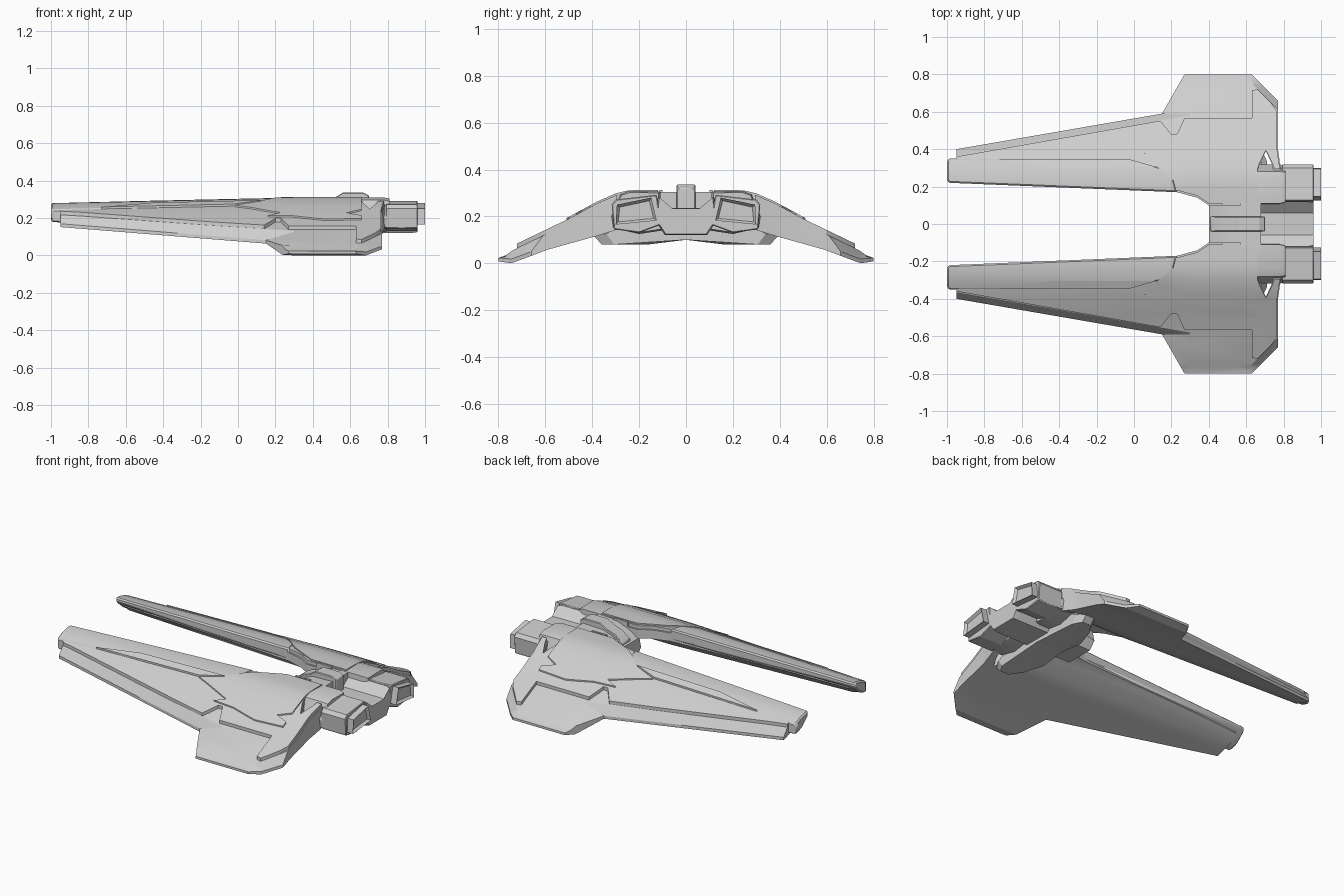
import bpy, bmesh, math
from mathutils import Vector

cube = bpy.data.objects.get("Cube")
if cube:
    bpy.data.objects.remove(cube)

grey = bpy.data.materials.new("hull grey")
grey.use_nodes = True
colour = (0.62, 0.62, 0.62, 1)
grey.diffuse_color = colour
grey.node_tree.nodes["Principled BSDF"].inputs["Base Color"].default_value = colour

# Cross-section of the drooping wing as (y, z)
TOP = [(0, .305), (.2, .305), (.25, .302), (.3, .29), (.38, .255), (.5, .19), (.74, .075), (.8, .03)]
UNDER = [(0, .23), (.17, .23), (.22, .205), (.29, .145), (.375, .118), (.59, .058), (.745, 0), (.8, .008)]

# Outer wing edges that get a broad bevel: start, end and x range
RIMS = [(Vector((-.95, .4)), Vector((.15, .59)), -1, .151),
        (Vector((.27, .8)), Vector((.63, .8)), .149, .8),
        (Vector((.63, .8)), Vector((.77, .66)), .149, .8)]
RIM_WIDTH = .035


def interp(table, y):
    for (a, za), (b, zb) in zip(table, table[1:]):
        if y <= b:
            return za + (zb - za) * (y - a) / (b - a)
    return table[-1][1]


def top(x, y):
    return interp(TOP, y) - .022 * max(0, .3 - x)


def under(x, y):
    return interp(UNDER, y) + .032 * max(0, .3 - x)


def raised(height):
    return lambda x, y: top(x, y) + height


def rim_normal(a, b):
    d = (b - a).normalized()
    return Vector((d.y, -d.x))


# Wing top, falling away steeply towards the outer edges
def rimmed(x, y):
    z = max(top(x, y) - .02, under(x, y) + .014)
    for a, b, low, high in RIMS:
        if low <= x <= high:
            depth = max(0, (Vector((x, y)) - a).dot(rim_normal(a, b)))
            if depth < RIM_WIDTH - 1e-4:
                edge = under(x, y) + .018
                z = min(z, edge + max(0, z - edge) * depth / RIM_WIDTH)
    return z


def finish(name, bm, mirror=False, bevel=0):
    bmesh.ops.recalc_face_normals(bm, faces=bm.faces)
    mesh = bpy.data.meshes.new(name)
    bm.to_mesh(mesh)
    bm.free()
    mesh.materials.append(grey)
    obj = bpy.data.objects.new(name, mesh)
    bpy.context.collection.objects.link(obj)
    bpy.ops.object.select_all(action='DESELECT')
    obj.select_set(True)
    bpy.context.view_layer.objects.active = obj
    bpy.ops.object.shade_smooth_by_angle(angle=math.radians(25))
    if bevel:
        mod = obj.modifiers.new("edge bevel", 'BEVEL')
        mod.width = bevel
        mod.segments = 1
        mod.limit_method = 'ANGLE'
        mod.angle_limit = math.radians(50)
    if mirror:
        mod = obj.modifiers.new("mirror", 'MIRROR')
        mod.use_axis = (False, True, False)
        mod.use_mirror_merge = False
    return obj


# Plan outline draped between an upper and a lower surface, on both sides
def draped(name, outline, upper, lower, bevel=0, rims=()):
    bm = bmesh.new()
    bm.faces.new([bm.verts.new((x, y, 0)) for x, y in outline])
    bmesh.ops.triangulate(bm, faces=bm.faces)
    cuts = [((0, y, 0), (0, 1, 0)) for y in sorted({p[0] for p in TOP + UNDER})]
    cuts += [((x, 0, 0), (1, 0, 0)) for x in (.15, .3)]
    for a, b, _, _ in rims:
        n = rim_normal(a, b)
        cuts.append(((a + n * RIM_WIDTH).to_3d(), n.to_3d()))
    for co, no in cuts:
        bmesh.ops.bisect_plane(bm, geom=bm.verts[:] + bm.edges[:] + bm.faces[:],
                               plane_co=co, plane_no=no, dist=1e-5)
    low = bm.verts[:]
    ext = bmesh.ops.extrude_face_region(bm, geom=bm.faces[:], use_keep_orig=True)
    for v in ext["geom"]:
        if isinstance(v, bmesh.types.BMVert):
            v.co.z = upper(v.co.x, v.co.y)
    for v in low:
        v.co.z = lower(v.co.x, v.co.y)
    bmesh.ops.recalc_face_normals(bm, faces=bm.faces)
    bmesh.ops.dissolve_limit(bm, angle_limit=.01, verts=bm.verts, edges=bm.edges)
    return finish(name, bm, True, bevel)


# Loft through rings of equal point count
def loft(name, rings, mirror=False, bevel=0, inset=0):
    bm = bmesh.new()
    loops = [[bm.verts.new(p) for p in ring] for ring in rings]
    n = len(loops[0])
    for a, b in zip(loops, loops[1:]):
        for i in range(n):
            j = (i + 1) % n
            bm.faces.new((a[i], a[j], b[j], b[i]))
    bm.faces.new(loops[0])
    end = bm.faces.new(loops[-1])
    bmesh.ops.recalc_face_normals(bm, faces=bm.faces)
    if inset:
        bmesh.ops.inset_region(bm, faces=[end], thickness=inset)
        bmesh.ops.translate(bm, verts=end.verts, vec=(-inset, 0, 0))
    return finish(name, bm, mirror, bevel)


def ring(x, section, scale=1):
    c = sum((Vector(p) for p in section), Vector((0, 0))) / len(section)
    return [(x, c.x + (y - c.x) * scale, c.y + (z - c.y) * scale) for y, z in section]


def both(half):
    return half + [(-y, z) for y, z in reversed(half)]


# Main wing body with its broad fin and the triangular gap beside the engine
draped("wing", [(-.95, .24), (-.95, .4), (.15, .59), (.27, .8), (.63, .8), (.77, .66),
                (.77, .4), (.785, .29), (.745, .29), (.735, .325), (.705, .39), (.675, .325),
                (.66, .29), (.66, .1), (.4, .1), (.34, .14), (.23, .17)],
       rimmed, under, 0, RIMS)

# Upper skin, stepped above the fin
draped("wing_skin", [(-.95, .24), (-.95, .36), (.14, .552), (.2, .48), (.23, .48), (.27, .567),
                     (.63, .567), (.63, .715), (.66, .72), (.735, .645), (.765, .6), (.765, .4),
                     (.78, .295), (.75, .295), (.74, .325), (.705, .395), (.67, .325), (.66, .29),
                     (.66, .11), (.4, .11), (.34, .15), (.23, .18)],
       top, lambda x, y: top(x, y) - .035)

# Long beam along the inner edge of each prong
draped("prong_beam", [(-1, .23), (-.985, .22), (.23, .17), (.2, .29), (-.05, .348),
                      (-.985, .35), (-1, .34)],
       raised(.004), lambda x, y: under(x, y) + .008, .008)

# Raised plating on top
draped("prong_strip", [(-.73, .345), (-.02, .345), (.12, .305), (-.45, .305)],
       raised(.011), raised(-.01))
draped("body_deck", [(-.02, .352), (.23, .44), (.16, .465), (.3, .475), (.47, .51), (.66, .5),
                     (.66, .47), (.58, .445), (.66, .41), (.66, .12), (.42, .12), (.25, .2),
                     (.12, .31)],
       raised(.008), raised(-.01))

# Central hull joining the wings, with a sloping nose
hull = [(.06, 1), (.115, 1), (.13, .4), (.09, 0)]
loft("centre_hull", [[(x, y, .12 + z * h) for y, z in both(hull)]
                     for x, h in ((.4, .11), (.46, .15), (.54, .18), (.68, .185))])
valley = both([(.06, .235), (.12, .285), (.13, .18), (.09, .12)])
loft("rear_centre", [ring(.66, valley), ring(.93, valley), ring(.96, valley, .95)])

# Swept belly plate reaching under both wings
belly = both([(.001, .2), (.31, .17), (.4, .125), (.36, .08), (.001, .1)])
loft("belly_plate", [[(x, y * w, z) for y, z in belly]
                     for x, w in ((.53, .45), (.57, .8), (.62, 1), (.68, 1), (.71, .85))])

# Engine shoulders, nacelles and recessed nozzles
shoulder = [(.11, .306), (.24, .309), (.28, .295), (.318, .2), (.31, .15), (.2, .125), (.1, .14)]
loft("engine_shoulder", [ring(.655, shoulder), ring(.78, shoulder), ring(.81, shoulder, .93)], True)
nacelle = [(.125, .292), (.3, .272), (.317, .25), (.308, .145), (.2, .13), (.105, .165)]
loft("engine_nacelle", [ring(.79, nacelle), ring(.96, nacelle)], True, .004)
nozzle = [(.148, .28), (.295, .25), (.3, .165), (.125, .182)]
loft("engine_nozzle", [ring(.95, nozzle), ring(1, nozzle)], True, 0, .016)

# Arched spine over the centre
path = [(.41, .25), (.46, .29), (.52, .31), (.56, .335), (.67, .335), (.7, .32)]
loft("spine_arch", [[(x, s * .04, z) for s, z in ((-1, .2), (1, .2), (1, h), (-1, h))]
                    for x, h in path], False, .004)

# Thin side rails beside the hull
draped("side_rail", [(.47, .1), (.57, .1), (.57, .112), (.47, .112)], raised(.008), raised(-.05))
